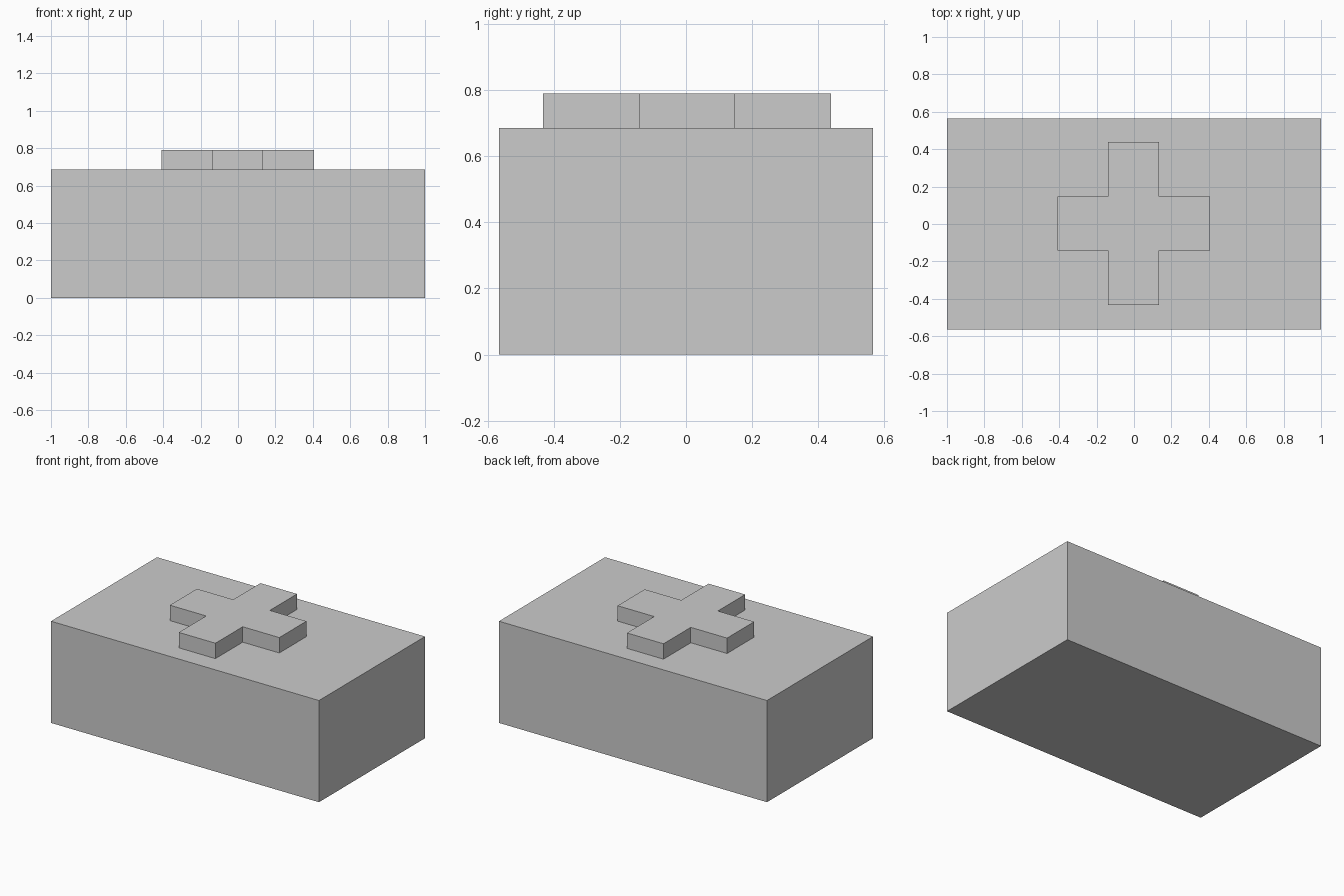
import bpy
import bmesh

if "Cube" in bpy.data.objects:
    bpy.data.objects.remove(bpy.data.objects["Cube"])


def extrude_outline(name, points, z0, z1):
    """Make a closed solid from a flat outline raised from z0 to z1."""
    bm = bmesh.new()
    base = bm.faces.new([bm.verts.new((x, y, z0)) for x, y in points])
    top = bmesh.ops.extrude_face_region(bm, geom=[base], use_keep_orig=True)
    verts = [g for g in top["geom"] if isinstance(g, bmesh.types.BMVert)]
    bmesh.ops.translate(bm, verts=verts, vec=(0, 0, z1 - z0))
    bmesh.ops.recalc_face_normals(bm, faces=bm.faces)
    mesh = bpy.data.meshes.new(name)
    bm.to_mesh(mesh)
    bm.free()
    obj = bpy.data.objects.new(name, mesh)
    bpy.context.collection.objects.link(obj)
    return obj


# Main box
W, D, H = 1.0, 0.565, 0.686
extrude_outline("box_body", [(-W, -D), (W, -D), (W, D), (-W, D)], 0, H)

# Raised cross on the lid: outer and inner limits along each axis
x0, x1, x2, x3 = -0.41, -0.139, 0.134, 0.407
y0, y1, y2, y3 = -0.432, -0.141, 0.148, 0.438
cross = [(x1, y0), (x2, y0), (x2, y1), (x3, y1), (x3, y2), (x2, y2),
         (x2, y3), (x1, y3), (x1, y2), (x0, y2), (x0, y1), (x1, y1)]
extrude_outline("raised_cross", cross, H, 0.79)
